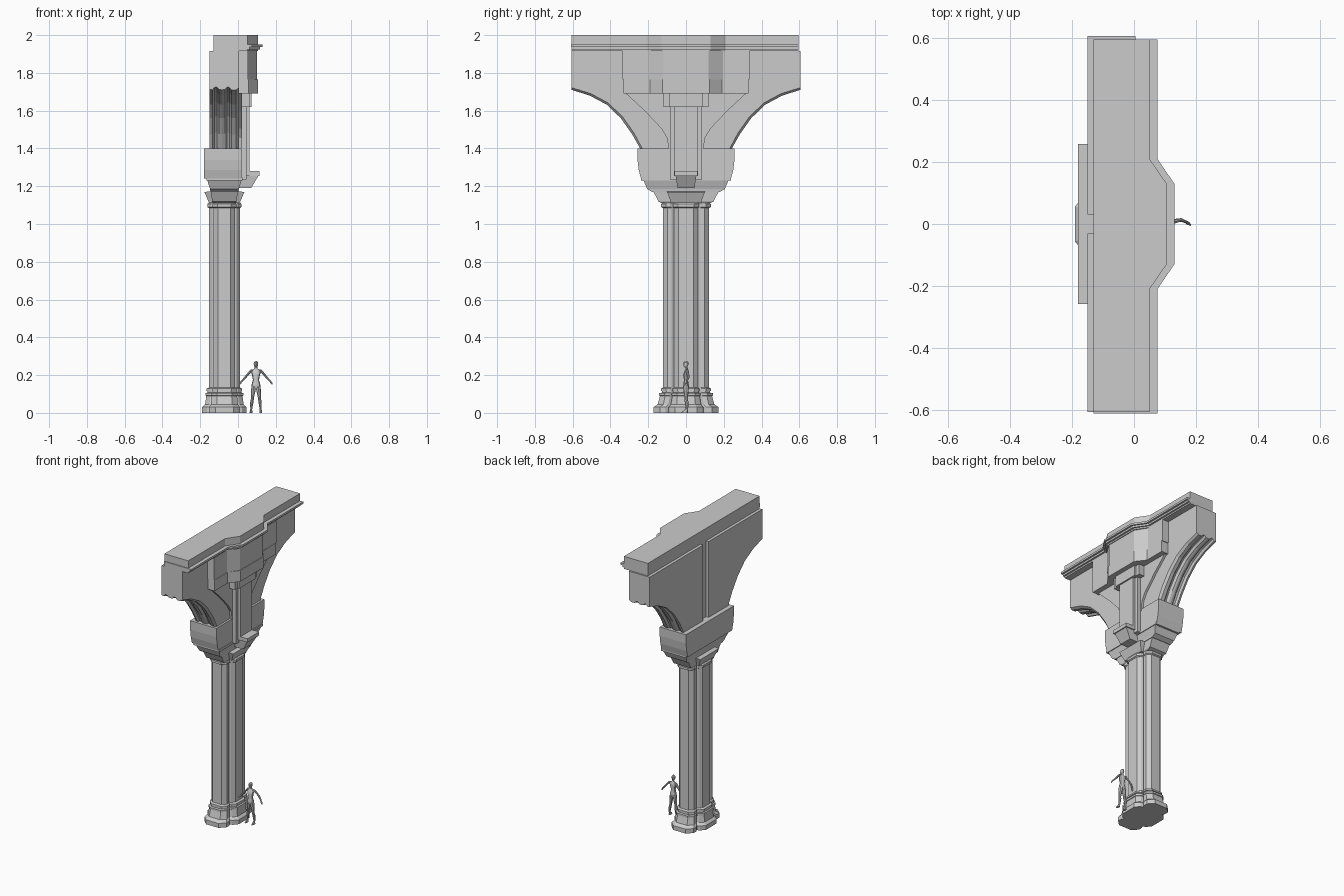
import bpy, math

if "Cube" in bpy.data.objects:
    bpy.data.objects.remove(bpy.data.objects["Cube"])

def mesh(name, verts, faces):
    me = bpy.data.meshes.new(name)
    me.from_pydata(verts, [], faces)
    me.validate()
    ob = bpy.data.objects.new(name, me)
    bpy.context.collection.objects.link(ob)
    bpy.context.view_layer.objects.active = ob
    for o in bpy.context.selected_objects:
        o.select_set(False)
    ob.select_set(True)
    bpy.ops.object.mode_set(mode='EDIT')
    bpy.ops.mesh.select_all(action='SELECT')
    bpy.ops.mesh.normals_make_consistent(inside=False)
    bpy.ops.object.mode_set(mode='OBJECT')
    return ob

def loft(name, rings):
    """Bridge equal-length rings of 3D points and cap both ends."""
    n = len(rings[0])
    verts = [p for r in rings for p in r]
    faces = [list(range(n)), [(len(rings) - 1) * n + i for i in range(n)]]
    for k in range(len(rings) - 1):
        for i in range(n):
            j = (i + 1) % n
            faces.append((k*n + i, k*n + j, (k+1)*n + j, (k+1)*n + i))
    return mesh(name, verts, faces)

def prism(name, plan, z0, z1):
    return loft(name, [[(x, y, z) for x, y in plan] for z in (z0, z1)])

def box(name, x0, x1, y0, y1, z0, z1):
    return prism(name, [(x0, y0), (x1, y0), (x1, y1), (x0, y1)], z0, z1)

def mirror_y(ob):
    ob.modifiers.new("mirror", 'MIRROR').use_axis = (False, True, False)

# Clustered pier plan: one quarter, repeated around
CX = -0.072
QUARTER = [(1, .33), (.78, .5), (.62, .53), (.7, .62), (.7, .8), (.4, 1)]
PLAN = (QUARTER + [(-x, y) for x, y in reversed(QUARTER)]
        + [(-x, -y) for x, y in QUARTER] + [(x, -y) for x, y in reversed(QUARTER)])
RECT = [(1, 1), (-1, 1), (-1, -1), (1, -1)]

def stack(name, plan, levels):
    return loft(name, [[(CX + x*hx, y*hy, z) for x, y in plan] for z, hx, hy in levels])

# Column base, shaft and neck ring
stack("column_base", PLAN, [
    (0, .118, .173), (.03, .118, .173), (.045, .102, .15), (.09, .096, .138),
    (.092, .1, .143), (.105, .1, .143), (.107, .09, .128), (.115, .09, .128),
    (.117, .094, .133), (.128, .094, .133), (.135, .082, .122)])
stack("column_shaft", PLAN, [(.13, .082, .122), (1.1, .082, .122)])
stack("neck_ring", PLAN, [(1.085, .083, .123), (1.09, .09, .132),
                          (1.105, .09, .132), (1.115, .083, .123)])

# Flared capital: long wings and a central projecting part
stack("capital_wings", RECT, [
    (1.11, .06, .125), (1.118, .065, .145), (1.17, .07, .172), (1.17, .074, .18),
    (1.185, .076, .205), (1.23, .09, .225), (1.23, .095, .238), (1.245, .095, .238)])
stack("capital_centre", RECT, [(1.11, .08, .08), (1.12, .085, .082), (1.17, .106, .1),
                               (1.172, .072, .1)])

# Springer block with gently curved ends
stack_x = (-0.18, 0.018)
end = [(.238, 1.24), (.25, 1.285), (.257, 1.34), (.258, 1.40)]
outline = end + [(-y, z) for y, z in reversed(end)]
loft("springer_block", [[(x, y, z) for y, z in outline] for x in stack_x])

# Half spandrels: moulded arch soffit, mirrored either side of the rear slot
ARCH = [(.605, 1.71), (.51, 1.68), (.42, 1.632), (.345, 1.56), (.285, 1.475), (.243, 1.40)]
def spandrel_ring(x, d):
    pts = [(x, .605, 1.915)]
    for i, (y, z) in enumerate(ARCH):
        t = i / (len(ARCH) - 1)
        a = math.radians(72 - 50 * t)
        dy = 0 if i == 0 else -d * math.cos(a)
        pts.append((x, y + dy, z + (0 if i == len(ARCH) - 1 else d * math.sin(a))))
    return pts + [(x, .03, 1.40), (x, .03, 1.915)]
MOULDS = [(-.15, .004), (-.135, 0), (-.125, .014), (-.112, .016), (-.1, .003), (-.085, 0),
          (-.07, .003), (-.058, .016), (-.046, .014), (-.034, 0), (-.01, 0), (.005, .012)]
mirror_y(loft("arch_spandrel", [spandrel_ring(x, d) for x, d in MOULDS]))
box("slot_filler", -.13, .005, -.035, .035, 1.39, 1.915)

# Raised front panel tapering down to the pilaster
half = [(.328, 1.70), (.22, 1.60), (.13, 1.505), (.1, 1.455), (.09, 1.38)]
outline = half + [(-y, z) for y, z in reversed(half)]
loft("front_panel", [[(x, y, z) for y, z in outline] for x in (0, .02)])

# Broken-forward blocks above the pilaster
def bay(x_back, x_side, x_mid, y_out, y_side, y_mid):
    h = [(x_back, y_out), (x_side, y_out), (x_side, y_side), (x_mid, y_mid)]
    return h + [(x, -y) for x, y in reversed(h)]
prism("upper_bay", bay(0, .053, .1, .335, .195, .12), 1.765, 1.915)
prism("lower_bay", bay(0, .055, .105, .33, .19, .125), 1.69, 1.765)

# Pilaster with cap, shelf and corbel
box("pilaster_cap", 0, .06, -.12, .12, 1.62, 1.69)
box("pilaster_cap_front", 0, .072, -.09, .09, 1.62, 1.69)
box("pilaster_back", -.02, .045, -.085, .085, 1.235, 1.62)
box("pilaster_front", 0, .062, -.063, .063, 1.255, 1.62)
box("corbel_shelf", 0, .115, -.062, .062, 1.255, 1.28)
loft("corbel", [[(a, -w, z), (b, -w, z), (b, w, z), (a, w, z)] for a, b, w, z in
                ((0, .07, .045, 1.19), (0, .108, .055, 1.255))])

# Cornice courses, each breaking forward at the centre
for name, xb, out, yl, z0, z1 in (
        ("cornice_bed", -.13, .05, (-.605, .595), 1.915, 1.93),
        ("cornice_lower_lip", -.13, .062, (-.607, .595), 1.925, 1.937),
        ("cornice_lip", -.13, .075, (-.61, .595), 1.937, 1.95),
        ("cornice_slab", -.13, .05, (-.605, .595), 1.95, 2.0)):
    f = out + .055
    prism(name, [(xb, yl[0]), (out, yl[0]), (out, -.21), (f, -.13),
                 (f, .13), (out, .21), (out, yl[1]), (xb, yl[1])], z0, z1)

# Scale figure
FX = .095
def limb(name, rings, n=10):
    ob = loft(name, [[(FX + x + rx*math.cos(2*math.pi*i/n), y + ry*math.sin(2*math.pi*i/n), z)
                      for i in range(n)] for x, y, z, rx, ry in rings])
    bpy.ops.object.shade_smooth_by_angle()
    return ob
limb("figure_torso", [(0, 0, .125, .012, .01), (0, 0, .14, .024, .016), (0, 0, .155, .022, .015),
     (0, 0, .175, .016, .011), (0, 0, .2, .021, .016), (0, .003, .218, .026, .013),
     (0, .004, .228, .018, .009), (0, .003, .235, .007, .007), (0, .001, .246, .007, .007)])
limb("figure_head", [(0, -.003, .24, .004, .005), (0, -.002, .246, .009, .011),
     (0, 0, .257, .012, .015), (0, 0, .267, .011, .014), (0, 0, .274, .005, .007)])
for side, s in (("left", -1), ("right", 1)):
    limb(side + "_arm", [(s*.022, .006, .229, .006, .006), (s*.031, .008, .217, .009, .008),
         (s*.05, .012, .196, .007, .006), (s*.056, .013, .188, .0075, .006),
         (s*.074, .006, .169, .006, .004), (s*.08, .002, .161, .006, .005),
         (s*.086, -.003, .15, .003, .003)], 8)
    limb(side + "_leg", [(s*.012, 0, .142, .011, .014), (s*.013, 0, .125, .0125, .014),
         (s*.018, .001, .085, .0085, .01), (s*.019, 0, .074, .008, .009),
         (s*.022, .004, .055, .0085, .01), (s*.025, .005, .018, .005, .006)], 8)
    limb(side + "_foot", [(s*.026, -.007, 0, .007, .018), (s*.026, -.006, .006, .007, .016),
         (s*.025, .004, .02, .005, .006)], 8)
